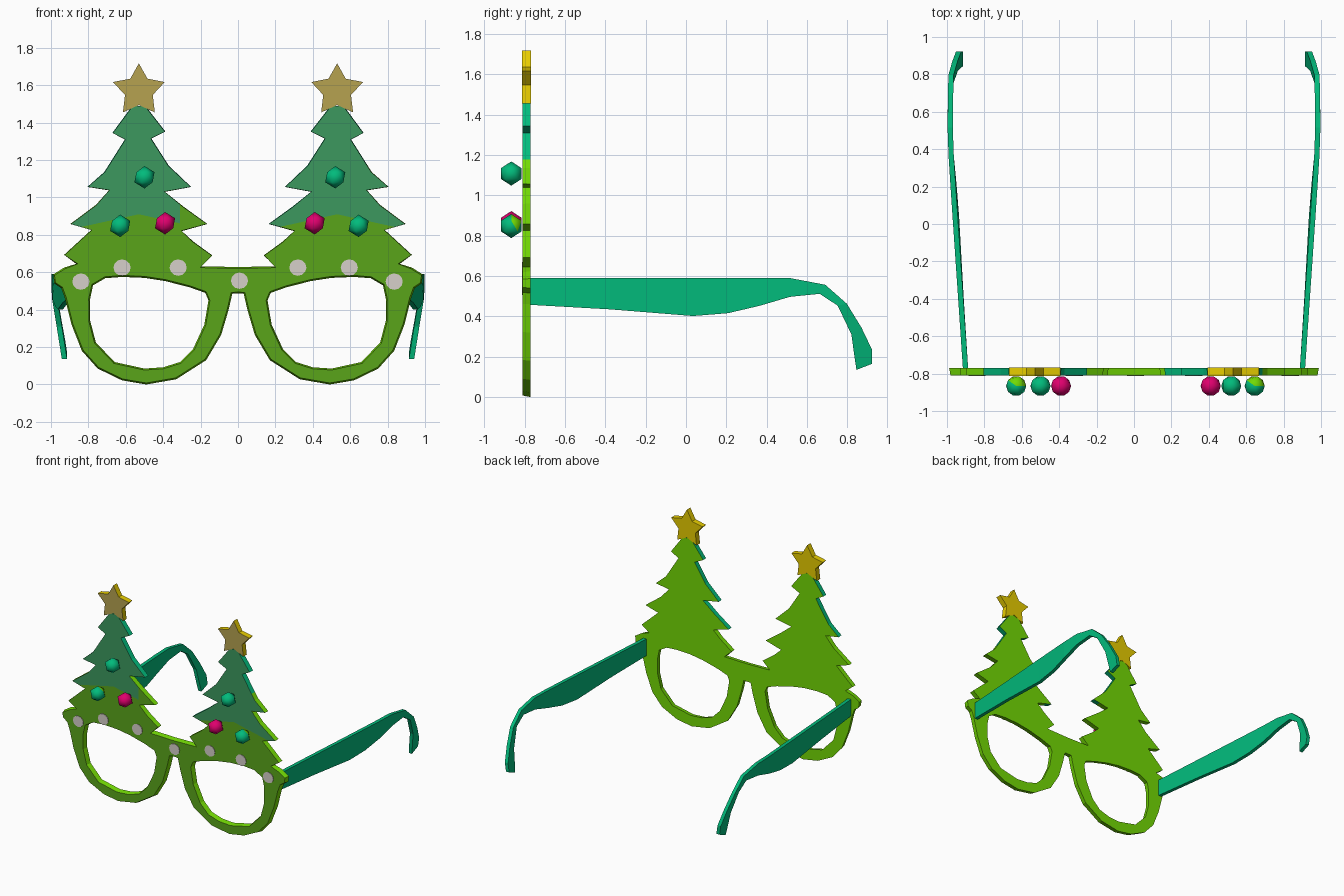
import bpy, bmesh, math
from mathutils import Vector

if "Cube" in bpy.data.objects:
    bpy.data.objects.remove(bpy.data.objects["Cube"])

def mat(name, r, g, b):
    lin = [((c / 255 + 0.055) / 1.055) ** 2.4 if c > 10 else c / 255 / 12.92 for c in (r, g, b)]
    m = bpy.data.materials.new(name)
    m.diffuse_color = (*lin, 1)
    m.use_nodes = True
    m.node_tree.nodes["Principled BSDF"].inputs["Base Color"].default_value = m.diffuse_color
    return m

GREEN = mat("leaf green", 115, 218, 4)
FRONT_GREEN = mat("front green", 90, 165, 26)
TEAL = mat("teal", 2, 187, 124)
FRONT_TEAL = mat("muted teal", 60, 152, 95)
YELLOW = mat("star yellow", 235, 208, 0)
TAN = mat("star tan", 182, 162, 80)
PINK = mat("ornament pink", 224, 0, 110)
WHITE = mat("light grey dots", 214, 208, 202)

BACK, FRONT = -0.77, -0.81

def finish(bm, name, mats, rule=None, smooth=False):
    bmesh.ops.recalc_face_normals(bm, faces=bm.faces)
    bm.normal_update()
    for f in bm.faces:
        f.smooth = smooth
        if rule:
            f.material_index = rule(f.calc_center_median(), f.normal)
    me = bpy.data.meshes.new(name)
    bm.to_mesh(me)
    bm.free()
    for m in mats:
        me.materials.append(m)
    ob = bpy.data.objects.new(name, me)
    bpy.context.collection.objects.link(ob)
    return ob

def offset(loop, hole):
    """Move each loop point a little into the material, for the tapered rim."""
    n = len(loop)
    area = sum(loop[i - 1][0] * loop[i][1] - loop[i][0] * loop[i - 1][1] for i in range(n))
    s = (1 if area > 0 else -1) * (-1 if hole else 1)
    out = []
    for i, p in enumerate(loop):
        a, b = Vector(loop[i - 1]), Vector(loop[(i + 1) % n])
        t = (b - a).normalized()
        d = 0.008 if p[1] < 0.66 else 0.003
        out.append((p[0] - t.y * s * d, p[1] + t.x * s * d))
    return out

def plate(loops, y0, y1, taper=False):
    """Solid plate from an outer loop and hole loops in x, z."""
    bm = bmesh.new()
    twin, edges, rings = {}, [], []
    for k, loop in enumerate(loops):
        front = offset(loop, k > 0) if taper else loop
        vb = [bm.verts.new((x, y1, z)) for x, z in loop]
        vf = [bm.verts.new((x, y0, z)) for x, z in front]
        twin.update(zip(vb, vf))
        edges += [bm.edges.new((vb[i - 1], vb[i])) for i in range(len(vb))]
        rings.append(vb)
    bmesh.ops.triangle_fill(bm, use_beauty=True, edges=edges, normal=(0, 1, 0))
    for f in list(bm.faces):
        bm.faces.new([twin[v] for v in f.verts])
    for vb in rings:
        for i in range(len(vb)):
            a, b = vb[i - 1], vb[i]
            bm.faces.new((a, b, twin[b], twin[a]))
    return bm

# Front frame: right half outline with the tree, from bridge top to bridge bottom
half = [(0, .628), (.2, .632), (.137, .69), (.24, .765), (.30, .82), (.163, .858), (.29, .95),
        (.39, 1.03), (.25, 1.056), (.37, 1.17), (.463, 1.315), (.388, 1.352), (.495, 1.49),
        (.565, 1.49), (.672, 1.345), (.605, 1.31), (.715, 1.136), (.806, 1.056), (.69, 1.038),
        (.76, .96), (.897, .858), (.785, .826), (.93, .693), (.865, .645), (.93, .625),
        (.988, .588), (.982, .54), (.945, .515), (.925, .46), (.89, .32), (.835, .18),
        (.75, .085), (.62, .022), (.49, 0), (.33, .028), (.17, .13), (.09, .265), (.05, .4),
        (.03, .487), (0, .487)]
outline = half + [(-x, z) for x, z in reversed(half) if x > 0]
lens = [(.79, .46), (.775, .53), (.71, .568), (.62, .575), (.5, .57), (.39, .553), (.26, .52),
        (.175, .49), (.158, .45), (.18, .32), (.24, .19), (.31, .12), (.4, .092), (.5, .085),
        (.66, .12), (.76, .225), (.79, .34)]
bm = plate([outline, lens, [(-x, z) for x, z in lens]], FRONT, BACK, taper=True)
# Cut the colour borders across both trees
cuts = [((cx, 0, .91), (s * .22, 0, 1)) for cx in (-.53, .53) for s in (-1, 1)]
cuts += [((-.31, 0, 0), (1, 0, 0)), ((0, 0, 1.03), (0, 0, 1))]
for co, no in cuts:
    bmesh.ops.bisect_plane(bm, geom=bm.verts[:] + bm.edges[:] + bm.faces[:], dist=1e-5,
                           plane_co=co, plane_no=no)

def frame_rule(c, n):
    if n.y < -.9:
        green_tip = -.31 < c.x < 0 and c.z < 1.03
        return 3 if c.z > .91 - .22 * abs(abs(c.x) - .53) and not green_tip else 1
    if abs(n.y) < .9:
        limit = 1.05 if c.x < 0 else (.85 if n.x < 0 else 1.22)
        return 2 if c.z > limit else 0
    return 0

finish(bm, "tree_frame", [GREEN, FRONT_GREEN, TEAL, FRONT_TEAL], frame_rule)

# Stars on the tree tops
for side, s in (("left", -1), ("right", 1)):
    pts = []
    for i in range(10):
        r = .078 if i % 2 else .145
        a = math.pi / 2 + i * math.pi / 5
        pts.append((s * .53 + r * math.cos(a), 1.572 + r * math.sin(a)))
    finish(plate([pts], FRONT - .002, BACK + .002), side + "_star", [YELLOW, TAN],
           lambda c, n: 1 if n.y < -.9 else 0)

# Round dots across the brow
for i, (x, z) in enumerate([(-.84, .55), (-.62, .625), (-.32, .625), (.008, .555),
                            (.32, .625), (.595, .625), (.835, .55)]):
    pts = [(x + .046 * math.cos(a * math.pi / 6), z + .044 * math.sin(a * math.pi / 6))
           for a in range(12)]
    finish(plate([pts], FRONT - .004, FRONT + .002), f"brow_dot_{i + 1}", [WHITE])

# Low-poly ball ornaments
for i, (x, z, m, two_tone) in enumerate([(-.5, 1.108, TEAL, 0), (-.63, .848, TEAL, 1),
                                         (-.39, .862, PINK, 0), (.52, 1.108, TEAL, 0),
                                         (.41, .862, PINK, 0), (.645, .848, TEAL, 1)]):
    bm = bmesh.new()
    bmesh.ops.create_icosphere(bm, subdivisions=1, radius=.06)
    bmesh.ops.translate(bm, verts=bm.verts, vec=(x, -.866, z))
    finish(bm, f"ornament_{i + 1}", [m, GREEN],
           lambda c, n: 1 if two_tone and n.y > 0 and n.z > .1 else 0, smooth=True)

# Temples: cross-sections as top y, z and bottom y, z
sections = [(-.785, .59, -.785, .458), (-.376, .59, -.376, .435), (.035, .59, .035, .402),
            (.208, .59, .208, .416), (.366, .59, .366, .453), (.515, .59, .515, .497),
            (.69, .557, .663, .512), (.797, .463, .752, .453), (.87, .344, .82, .31),
            (.922, .235, .835, .2), (.922, .165, .845, .135)]
bow = [(-.8, .899), (-.3, .933), (.05, .957), (.35, .977), (.55, .984), (.8, .978), (.95, .968)]

def bow_x(y, z):
    for (y0, x0), (y1, x1) in zip(bow, bow[1:]):
        if y <= y1:
            break
    return x0 + (x1 - x0) * (y - y0) / (y1 - y0) - .15 * max(0, .45 - z)

for side, s in (("left", -1), ("right", 1)):
    bm = bmesh.new()
    rings = []
    for yt, zt, yb, zb in sections:
        rings.append([bm.verts.new((s * (bow_x(y, z) + d), y, z)) for y, z, d in
                      ((yt, zt, -.014), (yt, zt, .014), (yb, zb, .014), (yb, zb, -.014))])
    for a, b in zip(rings, rings[1:]):
        for k in range(4):
            bm.faces.new((a[k - 1], a[k], b[k], b[k - 1]))
    bm.faces.new(rings[0])
    bm.faces.new(rings[-1])
    finish(bm, side + "_temple", [TEAL])
